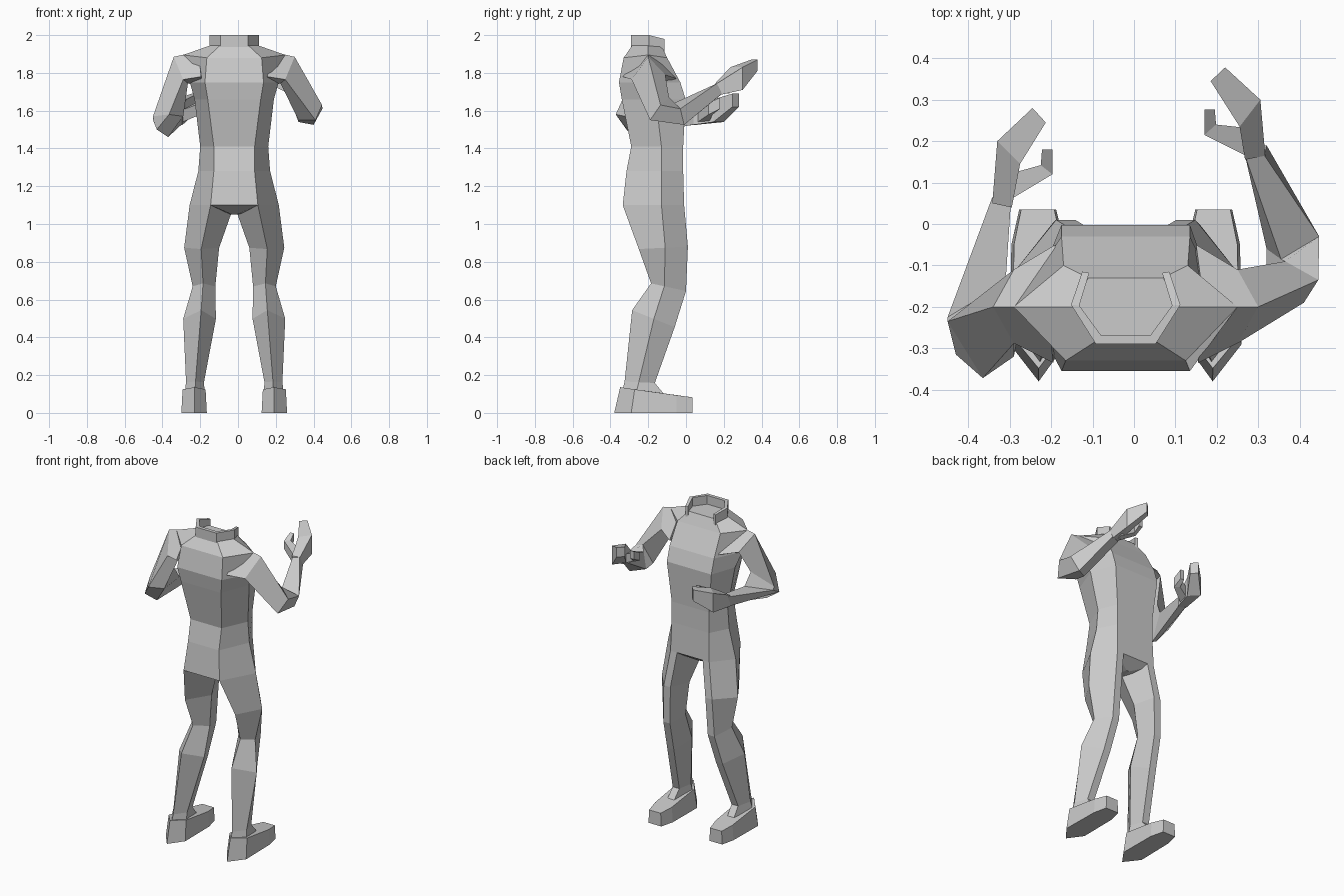
import bpy, bmesh

CX = -0.02  # body symmetry plane


def loft(name, rings, closed=True):
    """Skin equal-length point rings; cap both ends."""
    bm = bmesh.new()
    vr = [[bm.verts.new(p) for p in r] for r in rings]
    n = len(vr[0])
    for a, b in zip(vr, vr[1:]):
        for i in range(n):
            j = (i + 1) % n
            bm.faces.new((a[i], a[j], b[j], b[i]))
    if closed:
        bm.faces.new(vr[0])
        bm.faces.new(vr[-1])
    bmesh.ops.recalc_face_normals(bm, faces=bm.faces)
    me = bpy.data.meshes.new(name)
    bm.to_mesh(me)
    bm.free()
    ob = bpy.data.objects.new(name, me)
    bpy.context.collection.objects.link(ob)
    return ob


def body_ring(z, wb, yb, ws, ys, wf, yf, dz=0):
    """Six-sided torso section: back pair, side pair, front pair."""
    half = [(wb, yb, z), (ws, ys, z + dz), (wf, yf, z)]
    return ([(CX + x, y, h) for x, y, h in half] +
            [(CX - x, y, h) for x, y, h in reversed(half)])


def slab(stations):
    """Rings from (outer x, y, inner x, y, low z, high z)."""
    return [[(xo, yo, zh), (xo, yo, zl), (xi, yi, zl), (xi, yi, zh)]
            for xo, yo, xi, yi, zl, zh in stations]


# Torso from crotch wedge up to the neck base
loft("torso", [body_ring(*r) for r in [
    (1.05, .01, -.20, .02, -.15, .01, -.08),
    (1.10, .125, -.335, .236, -.13, .135, -.01),
    (1.28, .108, -.315, .19, -.13, .13, -.015),
    (1.41, .108, -.29, .18, -.13, .13, -.015),
    (1.66, .14, -.34, .21, -.16, .155, -.002),
    (1.75, .155, -.355, .235, -.2, .155, -.03),
    (1.88, .145, -.33, .27, -.2, .15, -.10, .015),
    (1.945, .075, -.285, .128, -.2, .09, -.13),
]])

# Open collar around the back and sides of the neck
path = [(.105, -.115), (.132, -.195), (.072, -.29)]
inner = [(.088, -.118), (.112, -.197), (.06, -.268)]
outer_p = path + [(-x, y) for x, y in reversed(path)]
inner_p = inner + [(-x, y) for x, y in reversed(inner)]
loft("collar", [[(CX + xo, yo, 1.91), (CX + xo, yo, 1.98 if yo > -.15 else 2.0),
                 (CX + xi, yi, 1.98 if yo > -.15 else 2.0), (CX + xi, yi, 1.91)]
                for (xo, yo), (xi, yi) in zip(outer_p, inner_p)])

# Legs: (z, slope, back xy, outer xy, front xy, inner xy)
leg_rows = [
    (1.10, 0, (.125, -.335), (.236, -.13), (.112, -.01), (0, -.16)),
    (.88, .05, (.175, -.25), (.265, -.11), (.145, .01), (.08, -.12)),
    (.645, -.22, (.165, -.185), (.22, -.115), (.155, 0), (.10, -.11)),
    (.43, -.4, (.175, -.285), (.27, -.17), (.17, -.06), (.097, -.17)),
    (.15, -.05, (.205, -.325), (.255, -.25), (.205, -.165), (.16, -.25)),
    (.08, 0, (.21, -.345), (.265, -.27), (.21, -.10), (.155, -.27)),
]
sole = [(.21, -.38), (.28, -.29), (.276, -.05), (.257, .035),
        (.168, .035), (.147, -.05), (.145, -.29)]
for s, side in ((-1, "left"), (1, "right")):
    rings = []
    for z, k, b, o, f, i in leg_rows:
        pts = [b, o, (f[0] + .023, f[1]), (f[0] - .023, f[1]), i]
        rings.append([(CX + s * x, y, z + k * y) for x, y in pts])
    loft(side + "_leg", rings)
    # Wedge foot, sloping down to the toe
    base = [(CX + s * x, y, 0) for x, y in sole]
    top = [(CX + s * (.212 + (x - .212) * .9), -.17 + (y + .17) * (.85 if y < -.2 else 1),
            .083 - .13 * (y - .03)) for x, y in sole]
    loft(side + "_foot", [base, top])


# Arms: rings ordered top/outer, back/bottom, inner, front
def shoulder(s):
    rings = [[(.17, -.2, 1.915), (.155, -.335, 1.78), (.14, -.2, 1.72), (.15, -.05, 1.77)],
             [(.30, -.2, 1.885), (.25, -.288, 1.765), (.225, -.19, 1.745), (.25, -.11, 1.79)]]
    return [[(CX + s * (x - CX), y, z) for x, y, z in r] for r in rings]


loft("right_arm", shoulder(1) + [
    [(.445, -.135, 1.63), (.41, -.19, 1.55), (.32, -.13, 1.55), (.365, -.09, 1.67)],
    [(.447, -.03, 1.61), (.40, -.01, 1.525), (.32, -.06, 1.54), (.355, -.085, 1.63)],
    [(.315, .165, 1.745), (.32, .19, 1.69), (.27, .18, 1.68), (.268, .165, 1.74)]])
loft("left_arm", shoulder(-1) + [
    [(-.45, -.235, 1.57), (-.365, -.372, 1.58), (-.29, -.32, 1.57), (-.325, -.18, 1.65)],
    [(-.45, -.225, 1.55), (-.43, -.315, 1.50), (-.37, -.28, 1.46), (-.31, -.14, 1.57)],
    [(-.342, .065, 1.59), (-.335, .06, 1.525), (-.295, .055, 1.53), (-.297, .055, 1.59)]])

# Hands: mitten fingers and a hooked thumb
loft("right_fingers", slab([(.317, .165, .268, .155, 1.68, 1.745),
                            (.305, .30, .255, .235, 1.71, 1.83),
                            (.22, .378, .185, .345, 1.81, 1.87)]))
loft("right_thumb", slab([(.29, .23, .27, .165, 1.69, 1.75),
                          (.198, .24, .17, .215, 1.74, 1.79),
                          (.195, .277, .17, .277, 1.77, 1.82)]))
loft("left_fingers", slab([(-.342, .05, -.295, .04, 1.525, 1.595),
                           (-.33, .20, -.275, .145, 1.54, 1.66),
                           (-.245, .28, -.213, .245, 1.62, 1.69)]))
loft("left_thumb", slab([(-.305, .12, -.305, .055, 1.535, 1.60),
                         (-.225, .142, -.197, .12, 1.58, 1.64),
                         (-.222, .18, -.197, .18, 1.61, 1.67)]))
